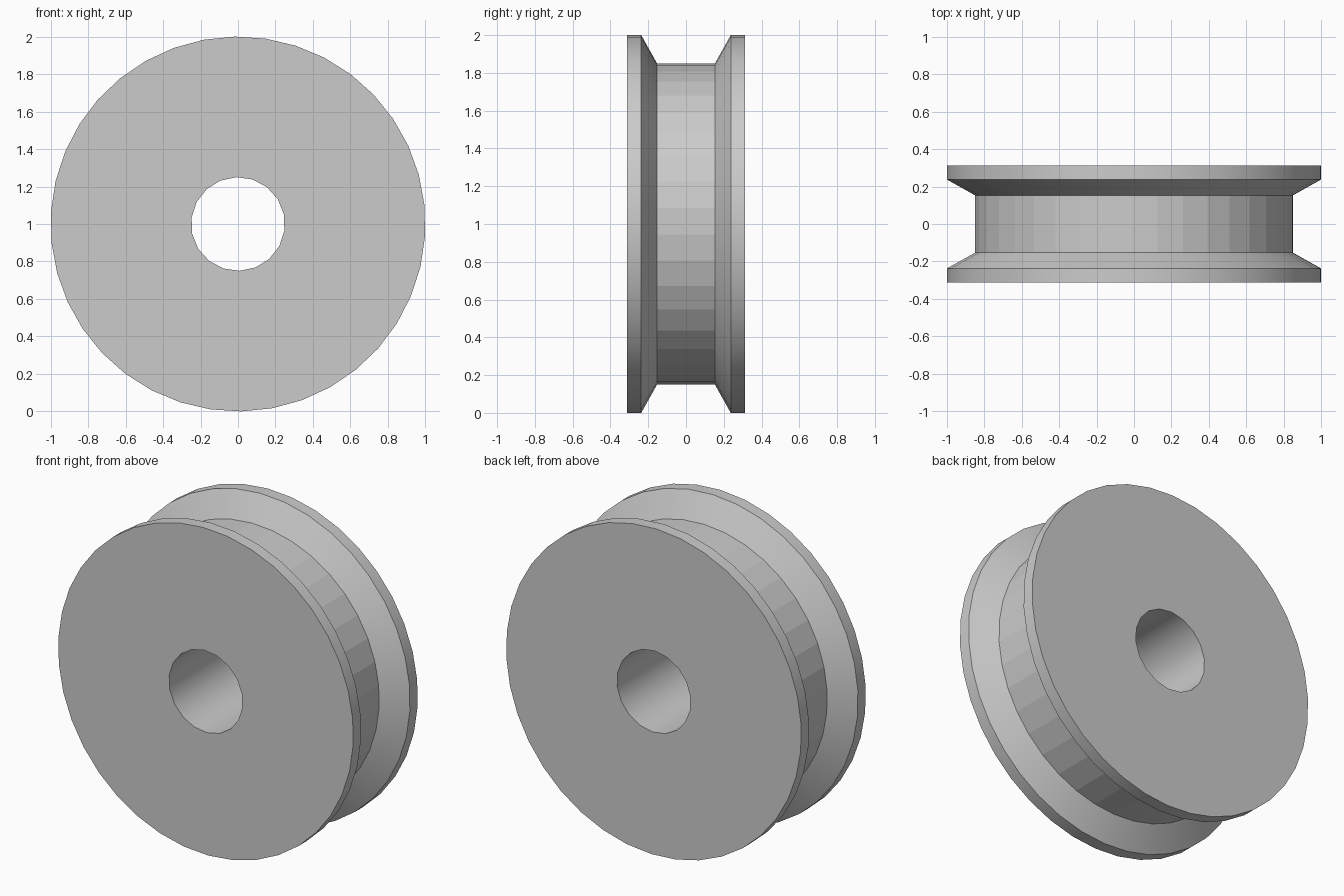
import bpy, bmesh
from math import sin, cos, radians, tau

cube = bpy.data.objects.get("Cube")
if cube:
    bpy.data.objects.remove(cube, do_unlink=True)

SIDES, BORE_SIDES = 38, 18
HALF_WIDTH, LIP, DRUM = 0.312, 0.237, 0.153
RIM_R, DRUM_R, BORE_R = 1.0, 0.85, 0.25

grey = bpy.data.materials.new("plain grey")
grey.use_nodes = True
colour = (0.6, 0.6, 0.6, 1)
grey.diffuse_color = colour
grey.node_tree.nodes["Principled BSDF"].inputs["Base Color"].default_value = colour

bm = bmesh.new()


def ring(radius, y, sides, phase):
    """Closed circle of vertices around the axle, with hard edges."""
    verts = []
    for i in range(sides):
        a = radians(phase) + tau * i / sides
        verts.append(bm.verts.new((radius * sin(a), y, 1 + radius * cos(a))))
    for i, v in enumerate(verts):
        bm.edges.new((v, verts[(i + 1) % sides])).smooth = False
    return verts


def band(a, b, smooth):
    """Wall of quads between two matching rings."""
    for i in range(len(a)):
        j = (i + 1) % len(a)
        bm.faces.new((a[i], a[j], b[j], b[i])).smooth = smooth


# Grooved outer wall: rim, sloped flange, drum, sloped flange, rim
profile = [(RIM_R, -HALF_WIDTH), (RIM_R, -LIP), (DRUM_R, -DRUM),
           (DRUM_R, DRUM), (RIM_R, LIP), (RIM_R, HALF_WIDTH)]
outer = [ring(r, y, SIDES, -1) for r, y in profile]
for k in range(len(outer) - 1):
    band(outer[k], outer[k + 1], smooth=(k != 2))

# Axle bore
bore = [ring(BORE_R, y, BORE_SIDES, -2) for y in (-HALF_WIDTH, HALF_WIDTH)]
band(bore[0], bore[1], smooth=True)

# Flat side faces between rim and bore
for rim, hole in ((outer[0], bore[0]), (outer[-1], bore[1])):
    loop = set(rim + hole)
    edges = [e for e in bm.edges if e.verts[0] in loop and e.verts[1] in loop]
    bmesh.ops.triangle_fill(bm, edges=edges, use_beauty=True)
    for f in bm.faces:
        if all(v in loop for v in f.verts):
            f.smooth = False

bmesh.ops.recalc_face_normals(bm, faces=bm.faces[:])
mesh = bpy.data.meshes.new("grooved_wheel")
bm.to_mesh(mesh)
bm.free()
mesh.materials.append(grey)
wheel = bpy.data.objects.new("grooved_wheel", mesh)
bpy.context.collection.objects.link(wheel)
